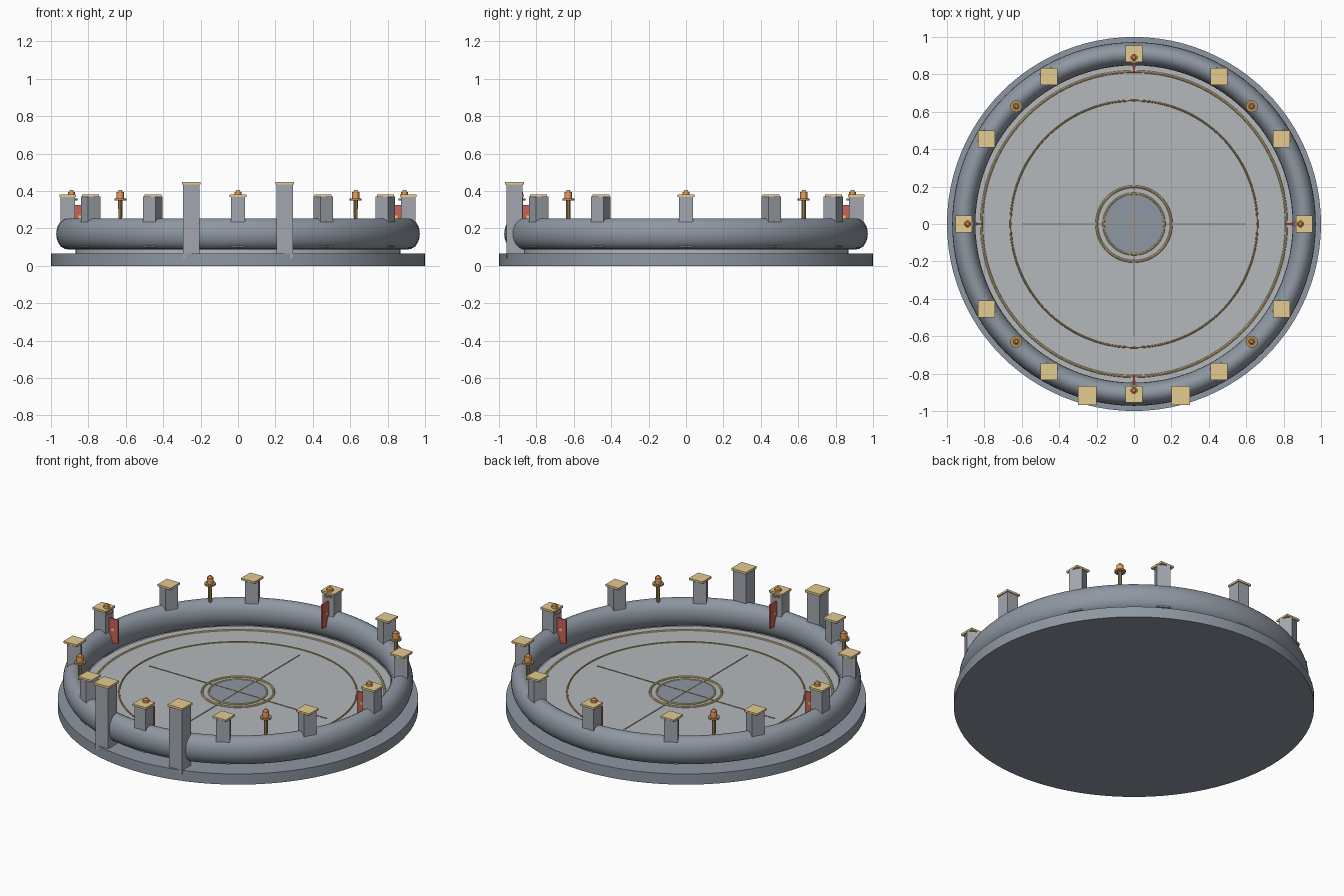
import bpy
from math import sin, cos, pi, radians

if "Cube" in bpy.data.objects:
    bpy.data.objects.remove(bpy.data.objects["Cube"])


def material(name, rgb):
    m = bpy.data.materials.new(name)
    m.diffuse_color = (*rgb, 1)
    m.use_nodes = True
    m.node_tree.nodes["Principled BSDF"].inputs["Base Color"].default_value = m.diffuse_color
    return m


SLATE = material("slate", (0.27, 0.31, 0.36))
STONE = material("stone", (0.36, 0.39, 0.43))
FLOOR = material("floor_grey", (0.46, 0.48, 0.50))
GOLD = material("gold", (0.78, 0.60, 0.28))
BRONZE = material("bronze", (0.45, 0.30, 0.12))
DARK = material("dark_line", (0.20, 0.18, 0.15))
RED = material("red", (0.60, 0.12, 0.09))
FLAME = material("flame", (0.85, 0.35, 0.10))


def finish(name, mat, smooth=True):
    o = bpy.context.object
    o.name = name
    o.data.materials.append(mat)
    if smooth:
        bpy.ops.object.shade_smooth_by_angle(angle=radians(35))
    return o


def box(name, mat, loc, size, rot=0):
    bpy.ops.mesh.primitive_cube_add(size=1, location=loc, rotation=(0, 0, rot))
    o = finish(name, mat, False)
    o.scale = size
    return o


def cone(name, mat, x, y, z0, z1, r0, r1, n=16):
    bpy.ops.mesh.primitive_cone_add(vertices=n, radius1=r0, radius2=r1, depth=z1 - z0,
                                    location=(x, y, (z0 + z1) / 2))
    return finish(name, mat)


def ring(name, mat, radius, minor, z, zscale=1, n=96, m=8):
    bpy.ops.mesh.primitive_torus_add(major_radius=radius, minor_radius=minor,
                                     major_segments=n, minor_segments=m, location=(0, 0, z))
    o = finish(name, mat)
    o.scale.z = zscale
    return o


# Base, floor and round wall
cone("base", SLATE, 0, 0, 0, 0.065, 1, 1, 96)
cone("floor", FLOOR, 0, 0, 0.06, 0.10, 0.87, 0.87, 96)
ring("wall", SLATE, 0.91, 0.062, 0.171, 1.34, 96, 24)

# Floor inlays
ring("outer_floor_ring", GOLD, 0.815, 0.007, 0.10)
ring("middle_floor_ring", BRONZE, 0.66, 0.005, 0.10)
ring("centre_ring_outer", GOLD, 0.20, 0.007, 0.102, n=64)
ring("centre_ring_inner", GOLD, 0.162, 0.006, 0.102, n=64)
cone("centre_disc", SLATE, 0, 0, 0.09, 0.104, 0.158, 0.158, 64)
for i, size in enumerate([(1, 0, 0), (0, 1, 0)]):
    sx, sy, _ = size
    box(f"floor_line_{i}", DARK, (0, 0, 0.099),
        (1.2 if sx else 0.008, 1.2 if sy else 0.008, 0.006))
    box(f"centre_line_{i}", BRONZE, (0, 0, 0.103),
        (0.32 if sx else 0.006, 0.32 if sy else 0.006, 0.006))

# Wall posts with square caps
for i in range(12):
    a = i * pi / 6
    x, y = 0.91 * cos(a), 0.91 * sin(a)
    box(f"wall_post_{i}", STONE, (x, y, 0.235), (0.077, 0.077, 0.27), a)
    box(f"wall_post_cap_{i}", GOLD, (x, y, 0.375), (0.09, 0.09, 0.012))

# Tall gate posts at the front
for i, x in enumerate((-0.25, 0.25)):
    box(f"gate_post_{i}", STONE, (x, -0.917, 0.238), (0.087, 0.087, 0.396))
    box(f"gate_post_cap_{i}", GOLD, (x, -0.917, 0.441), (0.1, 0.1, 0.014))

# Torches on the wall
for i in range(8):
    a = i * pi / 4
    x, y = 0.89 * cos(a), 0.89 * sin(a)
    cone(f"torch_stick_{i}", BRONZE, x, y, 0.16, 0.355, 0.010, 0.012, 10)
    cone(f"torch_plate_{i}", BRONZE, x, y, 0.350, 0.360, 0.032, 0.032)
    cone(f"torch_bowl_{i}", FLAME, x, y, 0.360, 0.394, 0.019, 0.019)
    cone(f"torch_flame_{i}", FLAME, x, y, 0.394, 0.405, 0.013, 0.008)

# Banners standing edge-on inside the wall
for i in range(4):
    a = i * pi / 2
    box(f"banner_{i}", RED, (0.85 * cos(a), 0.85 * sin(a), 0.252), (0.08, 0.010, 0.146), a)
    box(f"banner_emblem_{i}", GOLD, (0.845 * cos(a), 0.845 * sin(a), 0.26),
        (0.018, 0.015, 0.018), a)
